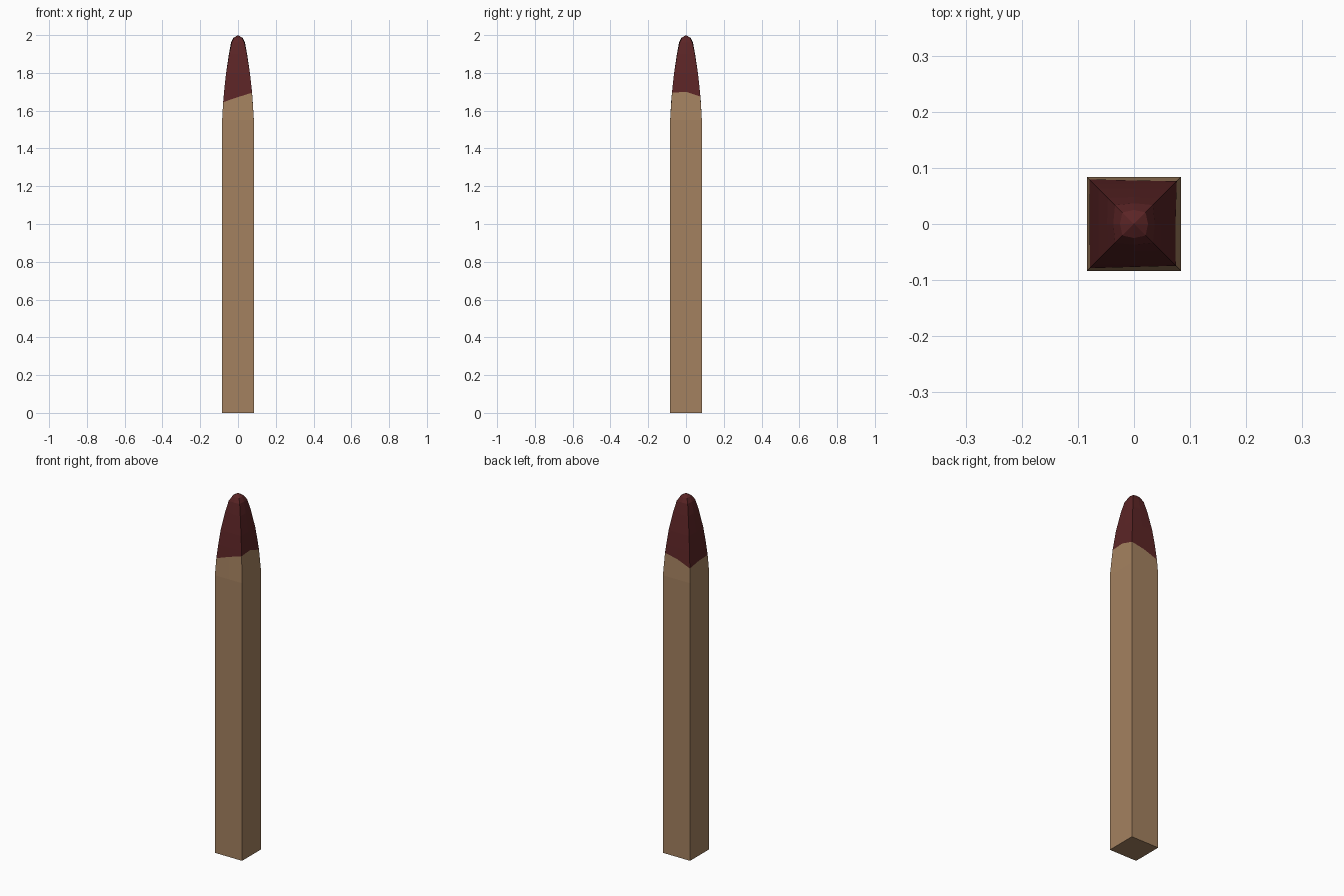
import bpy, bmesh, math

if "Cube" in bpy.data.objects:
    bpy.data.objects.remove(bpy.data.objects["Cube"])


def material(name, rgb):
    m = bpy.data.materials.new(name)
    m.diffuse_color = (*rgb, 1)
    m.use_nodes = True
    m.node_tree.nodes["Principled BSDF"].inputs["Base Color"].default_value = m.diffuse_color
    return m


wood = material("light wood", (0.37, 0.22, 0.115))
red = material("dark red", (0.105, 0.018, 0.019))

# Half width of the square section by height, straight between points
PROFILE = [(0, .084), (1.55, .084), (1.65, .0785), (1.7, .074), (1.8, .063),
           (1.9, .048), (1.96, .037), (1.985, .025)]
# Eight section points: corners and edge middles, from the front left corner
SQUARE = [(-1, -1), (0, -1), (1, -1), (1, 0), (1, 1), (0, 1), (-1, 1), (-1, 0)]
# Uneven dipping line of the head, one height per section point
DIP = [1.645, 1.672, 1.695, 1.70, 1.675, 1.66, 1.63, 1.642]


def half_width(z):
    for (z0, w0), (z1, w1) in zip(PROFILE, PROFILE[1:]):
        if z <= z1:
            return w0 + (w1 - w0) * (z - z0) / (z1 - z0)
    return PROFILE[-1][1]


def ring(bm, heights, roundness=0):
    verts = []
    for (x, y), z in zip(SQUARE, heights):
        w = half_width(z) * (1 - roundness + roundness / math.hypot(x, y))
        verts.append(bm.verts.new((x * w, y * w, z)))
    return verts


def bridge(bm, a, b):
    for i in range(8):
        j = (i + 1) % 8
        bm.faces.new((a[i], a[j], b[j], b[i]))


def finish(bm, name, mat):
    me = bpy.data.meshes.new(name)
    bm.to_mesh(me)
    bm.free()
    me.materials.append(mat)
    ob = bpy.data.objects.new(name, me)
    bpy.context.collection.objects.link(ob)


# Wooden stick up to the dip line
bm = bmesh.new()
rings = [ring(bm, [0] * 8), ring(bm, [1.55] * 8), ring(bm, DIP)]
for a, b in zip(rings, rings[1:]):
    bridge(bm, a, b)
bm.faces.new(rings[0][::-1])
finish(bm, "stick", wood)

# Rounded tapering head
bm = bmesh.new()
rings = [ring(bm, DIP)]
for z, r in [(1.72, 0), (1.8, 0), (1.9, .1), (1.96, .3), (1.985, .6)]:
    rings.append(ring(bm, [z] * 8, r))
for a, b in zip(rings, rings[1:]):
    bridge(bm, a, b)
tip = bm.verts.new((0, 0, 2))
for i in range(8):
    bm.faces.new((rings[-1][i], rings[-1][(i + 1) % 8], tip))
finish(bm, "head", red)
